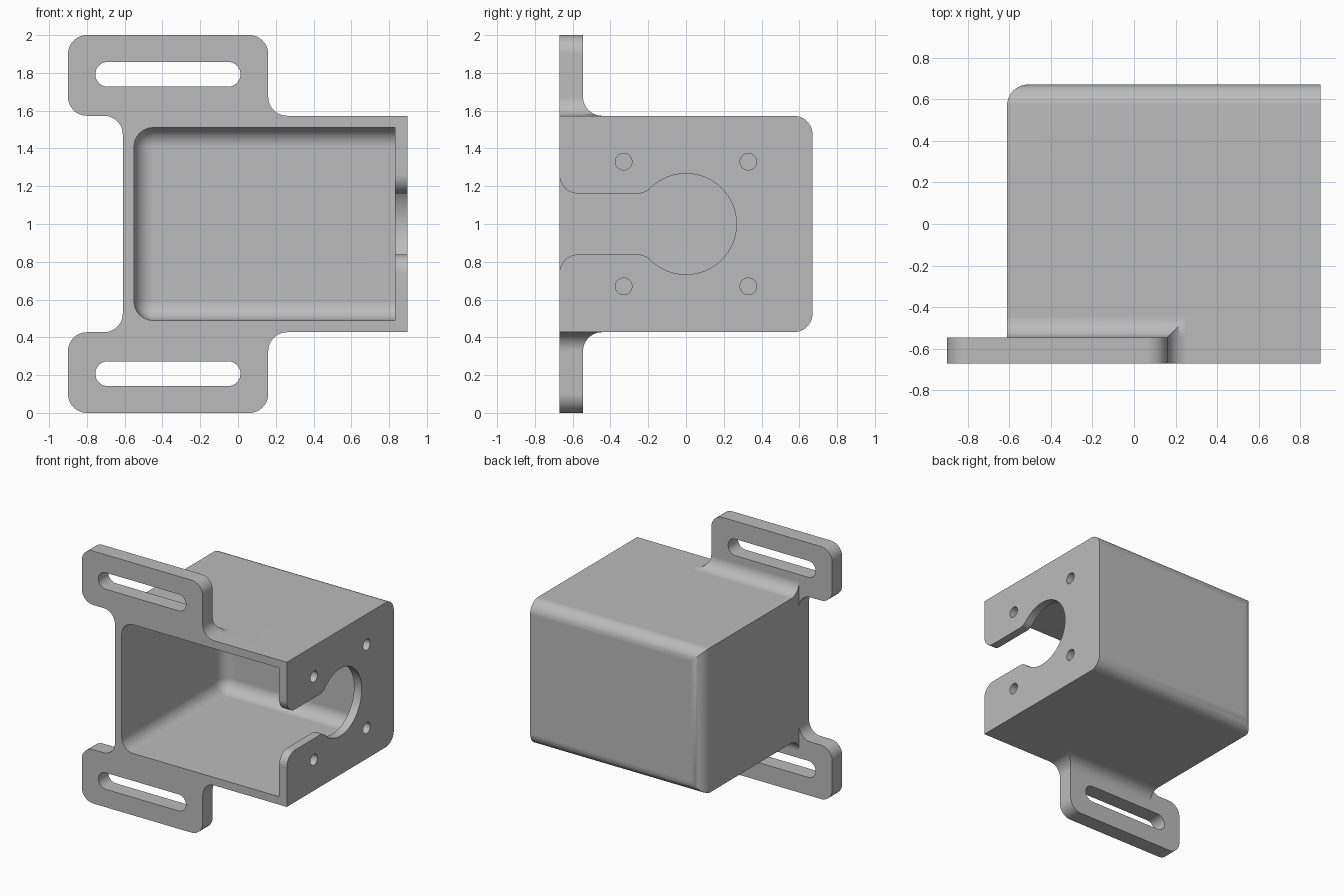
import bpy, bmesh
from math import pi, cos, sin, atan2, sqrt
from mathutils import Vector

if "Cube" in bpy.data.objects:
    bpy.data.objects.remove(bpy.data.objects["Cube"], do_unlink=True)

grey = bpy.data.materials.new("satin_grey")
grey.use_nodes = True
colour = (0.5, 0.5, 0.5, 1)
grey.diffuse_color = colour
grey.node_tree.nodes["Principled BSDF"].inputs["Base Color"].default_value = colour

R = 0.1                           # common fillet radius
LEFT, RIGHT = -0.61, 0.897        # housing extents
FRONT, BACK = -0.67, 0.67
HALF = 0.573                      # half height of the housing
MID = 1.0                         # height of the symmetry plane
PLATE = -0.545                    # rear face of the mounting ears


def arc(cx, cy, r, a0, a1, n=12):
    return [(cx + r * cos(a0 + (a1 - a0) * i / n), cy + r * sin(a0 + (a1 - a0) * i / n))
            for i in range(n + 1)]


def rounded(corners):
    """Polygon from (x, y, radius) corners, each filleted."""
    out = []
    for i, (x, y, r) in enumerate(corners):
        p = Vector((x, y))
        if r == 0:
            out.append((x, y))
            continue
        u = (Vector(corners[i - 1][:2]) - p).normalized()
        v = (Vector(corners[(i + 1) % len(corners)][:2]) - p).normalized()
        half = u.angle(v) / 2
        c = p + (u + v).normalized() * r / sin(half)
        t0, t1 = p + u * r / math_tan(half) - c, p + v * r / math_tan(half) - c
        a0, a1 = atan2(t0.y, t0.x), atan2(t1.y, t1.x)
        a1 = a0 + (a1 - a0 + pi) % (2 * pi) - pi
        out += arc(c.x, c.y, r, a0, a1)
    return out


def math_tan(a):
    return sin(a) / cos(a)


def finish(name, bm):
    bmesh.ops.recalc_face_normals(bm, faces=bm.faces)
    mesh = bpy.data.meshes.new(name)
    bm.to_mesh(mesh)
    bm.free()
    mesh.materials.append(grey)
    ob = bpy.data.objects.new(name, mesh)
    bpy.context.collection.objects.link(ob)
    return ob


def prism(name, points, axis, lo, hi):
    """Extrude a 2D outline along x, y or z; heights are relative to MID."""
    place = {"x": lambda a, b, d: (d, a, b + MID),
             "y": lambda a, b, d: (a, d, b + MID),
             "z": lambda a, b, d: (a, b, d + MID)}[axis]
    bm = bmesh.new()
    face = bm.faces.new([bm.verts.new(place(a, b, lo)) for a, b in points])
    geom = bmesh.ops.extrude_face_region(bm, geom=[face])["geom"]
    shift = Vector(place(0, 0, hi)) - Vector(place(0, 0, lo))
    bmesh.ops.translate(bm, vec=shift, verts=[g for g in geom if isinstance(g, bmesh.types.BMVert)])
    return finish(name, bm)


def combine(ob, tool, operation):
    """Apply a boolean and discard the tool."""
    mod = ob.modifiers.new("cut", "BOOLEAN")
    mod.operation, mod.solver, mod.object = operation, "EXACT", tool
    tool.hide_render = True
    bpy.context.view_layer.update()
    with bpy.context.temp_override(object=ob, active_object=ob):
        bpy.ops.object.modifier_apply(modifier=mod.name)
    bpy.data.objects.remove(tool, do_unlink=True)


# Housing: side outline crossed with plan outline
housing = prism("bracket_housing", rounded([
    (FRONT, -HALF, 0), (BACK, -HALF, R), (BACK, HALF, R), (FRONT, HALF, 0)]), "x", LEFT, RIGHT)
plan = prism("plan_tool", rounded([
    (LEFT, -0.8, 0), (1, -0.8, 0), (1, BACK, 0), (LEFT, BACK, R)]), "z", -0.8, 0.8)
combine(housing, plan, "INTERSECT")

# Mounting ears with a fillet behind, above and below
for s in (1, -1):
    outline = [(x, z * s) for x, z in rounded([
        (-0.9, 1, R), (0.16, 1, R), (0.16, HALF, R), (0.3, HALF, 0),
        (0.3, 0.45, 0), (LEFT, 0.45, 0), (LEFT, HALF, R), (-0.9, HALF, R)])]
    ear = prism("mounting_ear", outline, "y", FRONT, PLATE)
    web = [(-0.6, 0.53), (-0.6, HALF + R)] + \
        arc(PLATE + R, HALF + R, R, pi, 1.5 * pi) + [(PLATE + R, 0.53)]
    fillet = prism("ear_fillet", [(y, z * s) for y, z in web], "x", LEFT, 0.29)
    combine(fillet, prism("ear_tool", outline, "y", -0.8, 0), "INTERSECT")
    combine(ear, fillet, "UNION")
    slot = rounded([(-0.755, 0.727, 0.065), (0.013, 0.727, 0.065),
                    (0.013, 0.858, 0.065), (-0.755, 0.858, 0.065)])
    combine(ear, prism("slot_tool", [(x, z * s) for x, z in slot], "y", -0.8, -0.4), "DIFFERENCE")
    combine(housing, ear, "UNION")

# Cavity, open to the front, rounded except against the motor wall
bm = bmesh.new()
bmesh.ops.create_cube(bm, size=1)
lo, hi = Vector((-0.55, -0.8, MID - 0.51)), Vector((0.83, 0.607, MID + 0.51))
for v in bm.verts:
    v.co = [lo[i] if v.co[i] < 0 else hi[i] for i in range(3)]


def on_side(edge, axis, value):
    return all(abs(v.co[axis] - value) < 1e-4 for v in edge.verts)


soft = [e for e in bm.edges
        if not on_side(e, 0, hi.x) and not on_side(e, 1, lo.y)
        and (on_side(e, 0, lo.x) or on_side(e, 1, hi.y))]
bmesh.ops.bevel(bm, geom=soft, offset=R, segments=10, profile=0.5, affect="EDGES")
combine(housing, finish("cavity_tool", bm), "DIFFERENCE")

# Keyhole in the motor wall: flared mouth, neck and round bore
neck, bore = 0.161, 0.267
rise = neck + R
yc = -sqrt((bore + R) ** 2 - rise ** 2)
tangent = atan2(rise, yc)
upper = [(-0.8, rise)] + arc(FRONT + R, rise, R, pi, 1.5 * pi) + \
    arc(yc, rise, R, -pi / 2, tangent - pi) + arc(0, 0, bore, tangent, 0, 32)[1:]
lower = [(y, -z) for y, z in reversed(upper[:-1])]
combine(housing, prism("keyhole_tool", upper + lower, "x", 0.7, 1), "DIFFERENCE")

# Four screw holes
for y in (-0.33, 0.33):
    for z in (-0.33, 0.33):
        hole = arc(y, z, 0.044, 0, 2 * pi, 24)[:-1]
        combine(housing, prism("screw_tool", hole, "x", 0.7, 1), "DIFFERENCE")

# Smooth fillets, crisp edges
bpy.ops.object.select_all(action="DESELECT")
housing.select_set(True)
bpy.context.view_layer.objects.active = housing
bpy.ops.object.shade_smooth_by_angle(angle=pi / 6)
weighted = housing.modifiers.new("even_shading", "WEIGHTED_NORMAL")
weighted.keep_sharp = True
